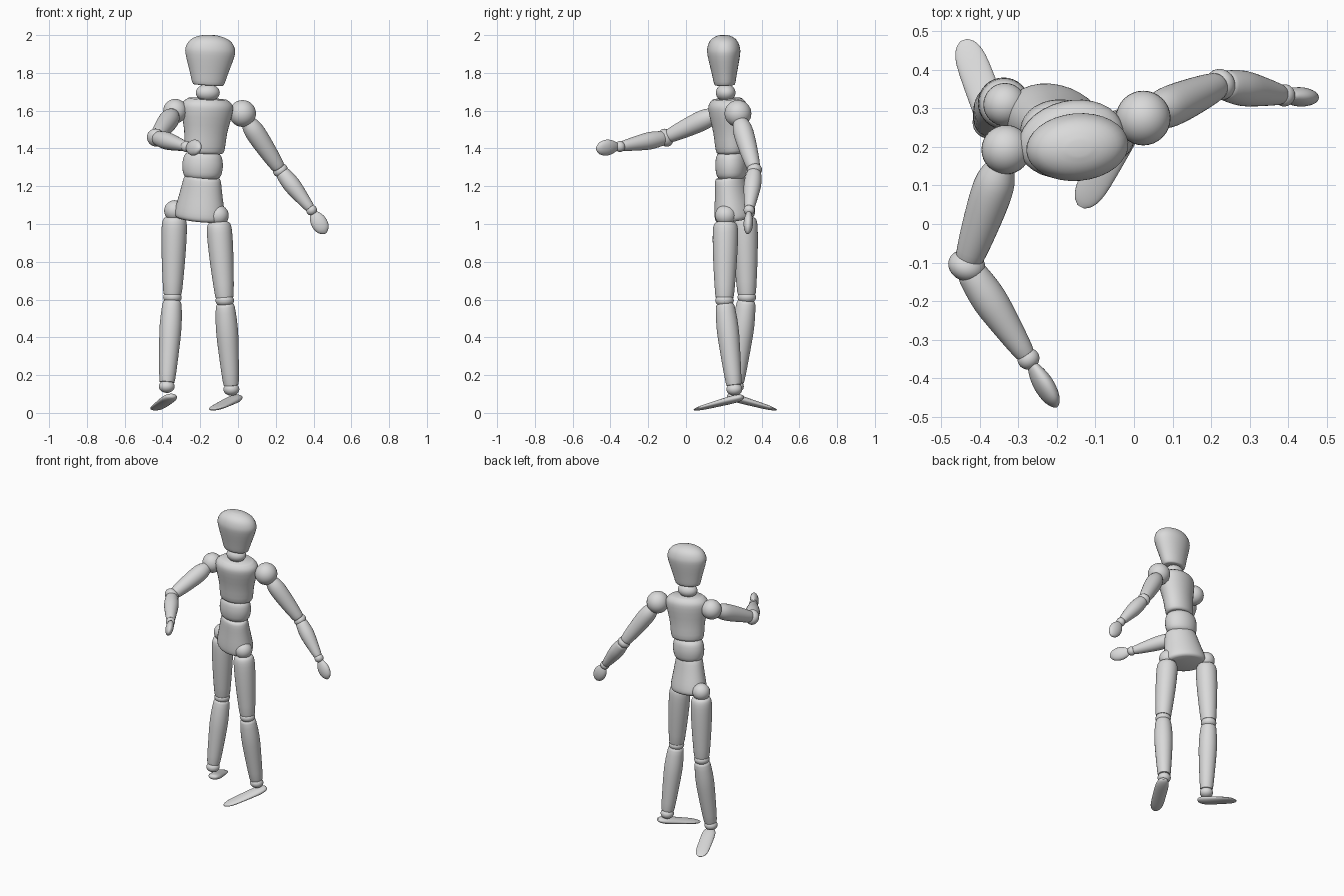
import bpy, bmesh, math
from mathutils import Vector, Matrix

cube = bpy.data.objects.get("Cube")
if cube:
    bpy.data.objects.remove(cube, do_unlink=True)

GREY = (0.7, 0.7, 0.7, 1)
mat = bpy.data.materials.new("plain_grey")
mat.use_nodes = True
mat.diffuse_color = GREY
mat.node_tree.nodes["Principled BSDF"].inputs["Base Color"].default_value = GREY


def catmull(a, b, c, d, t):
    return b + 0.5 * t * (c - a + t * (2 * a - 5 * b + 4 * c - d + t * (3 * (b - c) + d - a)))


def resample(profile, steps=3):
    """Round off a profile of (position, radius) points."""
    pts = [profile[0]] + list(profile) + [profile[-1]]
    out = []
    for i in range(len(profile) - 1):
        for s in range(steps):
            out.append([catmull(*[p[k] for p in pts[i:i + 4]], s / steps) for k in (0, 1)])
    return out + [profile[-1]]


def finish(name, bm):
    bmesh.ops.recalc_face_normals(bm, faces=bm.faces)
    mesh = bpy.data.meshes.new(name)
    bm.to_mesh(mesh)
    bm.free()
    mesh.materials.append(mat)
    obj = bpy.data.objects.new(name, mesh)
    bpy.context.collection.objects.link(obj)
    bpy.ops.object.select_all(action='DESELECT')
    obj.select_set(True)
    bpy.context.view_layer.objects.active = obj
    bpy.ops.object.shade_smooth_by_angle(angle=math.radians(50))
    return obj


def frame(axis, wide):
    """Axes of a part: wide side, thin side, length."""
    w = axis.normalized()
    u = (wide - w * wide.dot(w)).normalized()
    return u, w.cross(u), w


def loft(name, start, end, profile, thin=1.0, wide=(1, 0, 0), segs=32):
    """Elliptical turned part from start to end."""
    p, q = Vector(start), Vector(end)
    u, v, _ = frame(q - p, Vector(wide))
    bm = bmesh.new()
    rings = []
    for t, r in resample(profile):
        c = p.lerp(q, t)
        angles = [2 * math.pi * k / segs for k in range(segs)]
        rings.append([bm.verts.new(c + u * r * math.cos(a) + v * r * thin * math.sin(a)) for a in angles])
    for a, b in zip(rings, rings[1:]):
        for k in range(segs):
            n = (k + 1) % segs
            bm.faces.new((a[k], a[n], b[n], b[k]))
    bm.faces.new(rings[0])
    bm.faces.new(rings[-1])
    return finish(name, bm)


def ball(name, centre, radii, axis=(0, 0, 1), wide=(1, 0, 0)):
    """Joint ball, radii given as wide, thin, along axis."""
    u, v, w = frame(Vector(axis), Vector(wide))
    rot = Matrix((u, v, w)).transposed().to_4x4()
    bm = bmesh.new()
    bmesh.ops.create_uvsphere(bm, u_segments=32, v_segments=16, radius=1)
    bmesh.ops.transform(bm, verts=bm.verts,
                        matrix=Matrix.Translation(centre) @ rot @ Matrix.Diagonal((*radii, 1)))
    return finish(name, bm)


def yaw(deg):
    a = math.radians(deg)
    return (math.cos(a), math.sin(a), 0)


# Head and neck
loft("head", (-.158, .205, 1.735), (-.142, .197, 2.0),
     [(0, .07), (.03, .084), (.25, .102), (.6, .13), (.75, .13), (.88, .11), (.96, .074), (1, .03)],
     .66, yaw(5))
ball("neck", (-.16, .21, 1.695), (.064, .052, .046), wide=yaw(8))

# Torso
loft("chest", (-.178, .237, 1.375), (-.16, .217, 1.662),
     [(0, .088), (.06, .106), (.4, .116), (.78, .138), (.92, .132), (1, .105)], .72, yaw(13))
loft("waist", (-.19, .24, 1.24), (-.185, .238, 1.378),
     [(0, .082), (.15, .1), (.5, .108), (.85, .1), (1, .082)], .78, yaw(-5))
loft("pelvis", (-.205, .262, 1.022), (-.188, .23, 1.25),
     [(0, .115), (.05, .134), (.2, .136), (.6, .117), (.93, .102), (1, .09)], .74, yaw(-22))

THIGH = [(0, .045), (.03, .06), (.15, .067), (.5, .063), (.96, .05), (1, .042)]
SHIN = [(0, .038), (.04, .05), (.3, .058), (.6, .053), (.96, .042), (1, .034)]
UPPER = [(0, .035), (.15, .05), (.35, .053), (.7, .046), (.96, .037), (1, .03)]
FOREARM = [(0, .033), (.06, .04), (.35, .046), (.7, .037), (.97, .027), (1, .022)]
HAND = [(0, .012), (.06, .024), (.3, .039), (.55, .043), (.8, .035), (.95, .018), (1, .006)]
FOOT = [(0, .015), (.05, .03), (.2, .042), (.5, .043), (.8, .04), (.94, .028), (1, .01)]


def limb(name, a, b, profile, gap_a, gap_b):
    """Limb section between two joints, trimmed at both ends."""
    a, b = Vector(a), Vector(b)
    d = (b - a).normalized()
    return loft(name, a + d * gap_a, b - d * gap_b, profile)


def leg(side, hip, knee, ankle, heel, toe):
    ball(side + "_hip", hip, (.056, .056, .056))
    limb(side + "_thigh", hip, knee, THIGH, .035, .018)
    ball(side + "_knee", knee, (.049, .049, .036))
    limb(side + "_shin", knee, ankle, SHIN, .018, .022)
    ball(side + "_ankle", ankle, (.042, .042, .034))
    # Flattened foot, sloping down to the toe
    h, t = Vector(heel), Vector(toe)
    foot = loft(side + "_foot", h, t, FOOT, .55, (t - h).cross(Vector((0, 0, 1))))
    up = (t - h).cross(Vector((0, 0, 1))).cross(t - h).normalized()
    length = (t - h).length
    for v in foot.data.vertices:
        f = (v.co - h).dot((t - h).normalized()) / length
        off = (v.co - h).dot(up)
        v.co -= up * off * 0.55 * max(0, min(1, f))


def arm(side, shoulder, elbow, wrist, tip, size, elbow_r, wide):
    s, e, w, t = map(Vector, (shoulder, elbow, wrist, tip))
    ball(side + "_shoulder", s, (size, size, size))
    limb(side + "_upper_arm", s, e, UPPER, .045, .015)
    ball(side + "_elbow", e, (elbow_r, elbow_r, elbow_r * .8), e - s)
    limb(side + "_forearm", e, w, FOREARM, .015, .015)
    ball(side + "_wrist", w, (.029, .029, .027), w - e)
    loft(side + "_hand", w + (t - w) * .1, t, HAND, .58, wide)


leg("left", (-.105, .21, 1.045), (-.07, .204, .595), (-.035, .256, .125),
    (.005, .3, .085), (-.138, .045, .016))
leg("right", (-.335, .31, 1.07), (-.347, .322, .612), (-.377, .264, .14),
    (-.347, .222, .09), (-.442, .477, .016))
arm("left", (.024, .275, 1.585), (.224, .362, 1.285), (.39, .334, 1.073), (.463, .327, .95),
    .071, .041, (1, 0, .7))
arm("right", (-.332, .193, 1.598), (-.434, -.108, 1.457), (-.274, -.35, 1.41), (-.2, -.475, 1.4),
    .064, .049, (.3, 0, 1))
